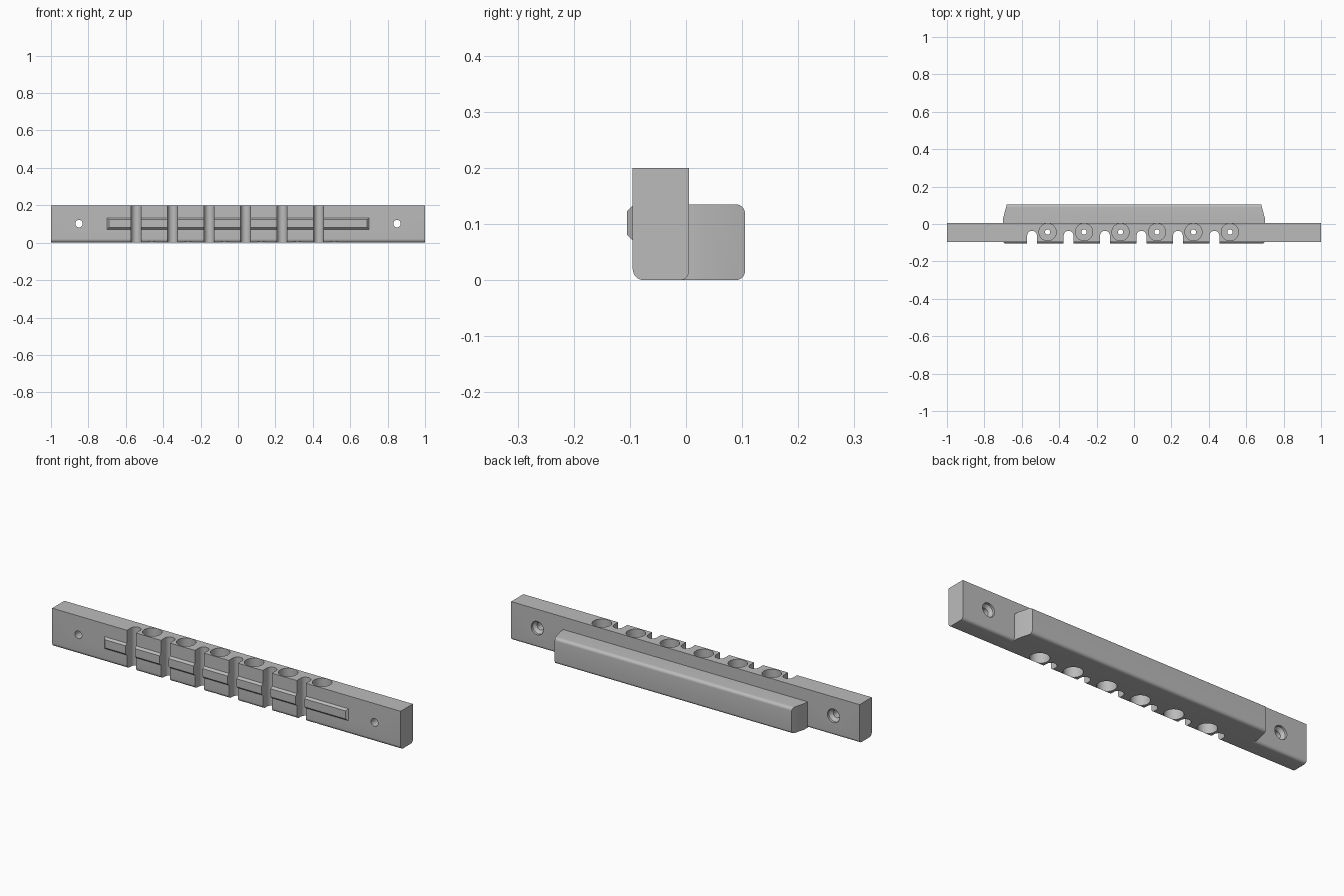
import bpy, bmesh
from math import sin, cos, pi, radians
from mathutils import Matrix, Vector

if "Cube" in bpy.data.objects:
    bpy.data.objects.remove(bpy.data.objects["Cube"], do_unlink=True)

grey = bpy.data.materials.new("plain grey")
grey.use_nodes = True
grey.diffuse_color = (0.5, 0.5, 0.5, 1)
grey.node_tree.nodes["Principled BSDF"].inputs["Base Color"].default_value = (0.5, 0.5, 0.5, 1)

PITCH = 0.195
COUNT = 6


def finish(bm, name):
    bmesh.ops.recalc_face_normals(bm, faces=bm.faces[:])
    mesh = bpy.data.meshes.new(name)
    bm.to_mesh(mesh)
    bm.free()
    mesh.materials.append(grey)
    obj = bpy.data.objects.new(name, mesh)
    bpy.context.collection.objects.link(obj)
    return obj


def rounded(corners, steps=8):
    """Polygon of right-angled corners (a, b, radius), with radii as arcs."""
    pts = []
    n = len(corners)
    for i, (a, b, r) in enumerate(corners):
        p = Vector((a, b))
        if r == 0:
            pts.append(p)
            continue
        u = (Vector(corners[i - 1][:2]) - p).normalized() * r
        v = (Vector(corners[(i + 1) % n][:2]) - p).normalized() * r
        for k in range(steps + 1):
            t = k / steps * pi / 2
            pts.append(p + u * (1 - sin(t)) + v * (1 - cos(t)))
    return pts


def extrude(bm, points, direction):
    face = bm.faces.new([bm.verts.new(p) for p in points])
    new = bmesh.ops.extrude_face_region(bm, geom=[face])["geom"]
    bmesh.ops.translate(bm, vec=direction, verts=[g for g in new if isinstance(g, bmesh.types.BMVert)])


def lathe(bm, profile, matrix, sides=40):
    """Closed turned solid from (radius, height) pairs."""
    rings = [[bm.verts.new(matrix @ Vector((r * cos(2 * pi * k / sides), r * sin(2 * pi * k / sides), h)))
              for k in range(sides)] for r, h in profile]
    for low, high in zip(rings, rings[1:]):
        for k in range(sides):
            j = (k + 1) % sides
            bm.faces.new((low[k], low[j], high[j], high[k]))
    bm.faces.new(rings[0])
    bm.faces.new(rings[-1])


def combine(obj, other, operation):
    mod = obj.modifiers.new(operation.lower(), "BOOLEAN")
    mod.operation = operation
    mod.solver = "EXACT"
    mod.object = other
    bpy.context.view_layer.objects.active = obj
    bpy.ops.object.modifier_apply(modifier=mod.name)
    bpy.data.objects.remove(other, do_unlink=True)


# Long mounting bar with rounded lower edges
bm = bmesh.new()
section = rounded([(-0.095, 0, 0.02), (0.005, 0, 0.015), (0.005, 0.2, 0), (-0.095, 0.2, 0)])
extrude(bm, [(-1, y, z) for y, z in section], (2, 0, 0))
bar = finish(bm, "holder_bar")

# Rear spacer block with tapered ends
bm = bmesh.new()
section = rounded([(-0.03, 0, 0), (0.105, 0, 0.016), (0.105, 0.135, 0.016), (-0.03, 0.135, 0)])
extrude(bm, [(-0.7, y, z) for y, z in section], (1.4, 0, 0))
for side in (-1, 1):
    bmesh.ops.bisect_plane(bm, geom=bm.verts[:] + bm.edges[:] + bm.faces[:],
                           plane_co=(side * 0.7, 0.03, 0), plane_no=(side * 0.075, 0.02, 0),
                           clear_outer=True)
    bmesh.ops.holes_fill(bm, edges=[e for e in bm.edges if e.is_boundary])
combine(bar, finish(bm, "rear_spacer"), "UNION")

# Front rib with chamfered sides
bm = bmesh.new()
bmesh.ops.create_cube(bm, size=2)
for v in bm.verts:
    grow = 0.02 if v.co.y > 0 else 0
    v.co = (v.co.x * (0.69 + grow), -0.105 + grow, 0.102 + v.co.z * (0.021 + grow))
combine(bar, finish(bm, "front_rib"), "UNION")

# Row of round sockets, open above and below, with a small bore through the web
bm = bmesh.new()
socket = [(0.046, -0.05), (0.046, 0.08), (0.014, 0.08), (0.014, 0.12), (0.046, 0.12), (0.046, 0.25)]
for i in range(COUNT):
    lathe(bm, socket, Matrix.Translation((-0.462 + i * PITCH, -0.043, 0)))

# Row of round-ended upright slots in the front
for i in range(COUNT):
    x = -0.545 + i * PITCH
    arc = [(x + 0.026 * cos(pi * k / 16), -0.062 + 0.026 * sin(pi * k / 16), -0.05) for k in range(17)]
    extrude(bm, arc + [(x - 0.026, -0.2, -0.05), (x + 0.026, -0.2, -0.05)], (0, 0, 0.3))

# Screw holes at both ends, countersunk from behind
screw = [(0.02, -0.2), (0.02, -0.022), (0.035, -0.007), (0.035, 0.1)]
for x in (-0.85, 0.85):
    lathe(bm, screw, Matrix.Translation((x, 0, 0.102)) @ Matrix.Rotation(-pi / 2, 4, "X"), 32)
cutter = finish(bm, "hole_cutter")
cutter.hide_render = True
combine(bar, cutter, "DIFFERENCE")

# Smooth curves, sharp corners
bpy.ops.object.select_all(action="DESELECT")
bar.select_set(True)
bpy.context.view_layer.objects.active = bar
bpy.ops.object.shade_smooth_by_angle(angle=radians(30))
